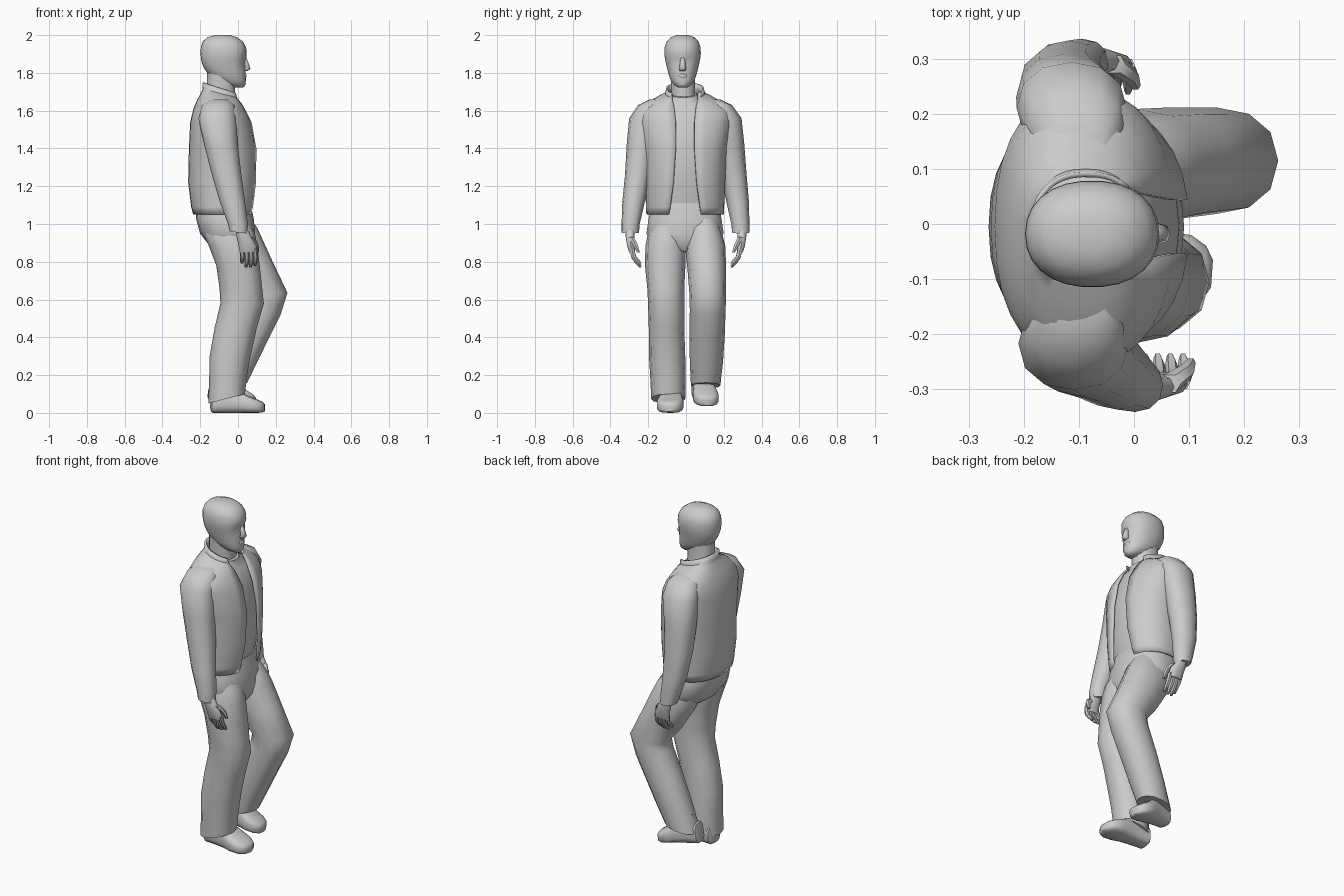
import bpy, bmesh, math
from mathutils import Matrix


def spow(v, p):
    return math.copysign(abs(v) ** (2 / p), v)


def loft(name, rings, n=12, p=2.2, gaps=None, mat=None, angle=50):
    """Skin rings (x, y, z, half depth, half width, tilt). gaps leaves the +x side open."""
    bm = bmesh.new()
    rows = []
    for k, r in enumerate(rings):
        x, y, z, a, b = r[:5]
        t = r[5] if len(r) > 5 else 0
        row = []
        for i in range(n):
            if gaps:
                g = math.asin(min(0.95, (gaps[k] / b) ** (p / 2)))
                th = g + (2 * math.pi - 2 * g) * i / (n - 1)
            else:
                th = 2 * math.pi * i / n
            d, w = a * spow(math.cos(th), p), b * spow(math.sin(th), p)
            row.append(bm.verts.new((x + d * math.cos(t), y + w, z + d * math.sin(t))))
        rows.append(row)
    for r0, r1 in zip(rows, rows[1:]):
        for i in range(n - 1 if gaps else n):
            j = (i + 1) % n
            bm.faces.new((r0[i], r0[j], r1[j], r1[i]))
    if not gaps:
        bm.faces.new(rows[0])
        bm.faces.new(rows[-1])
        bmesh.ops.recalc_face_normals(bm, faces=bm.faces)
    if mat:
        bm.transform(mat)
        if mat.determinant() < 0:
            bmesh.ops.reverse_faces(bm, faces=bm.faces)
    me = bpy.data.meshes.new(name)
    bm.to_mesh(me)
    bm.free()
    ob = bpy.data.objects.new(name, me)
    bpy.context.collection.objects.link(ob)
    bpy.ops.object.select_all(action='DESELECT')
    ob.select_set(True)
    bpy.context.view_layer.objects.active = ob
    bpy.ops.object.shade_smooth_by_angle(angle=math.radians(angle))
    return ob


# Open jacket with raised collar (rings run upward, so normals face out)
jacket = [(-.08, -.005, 1.05, .157, .205), (-.08, -.005, 1.09, .168, .207),
          (-.082, -.005, 1.22, .182, .213), (-.08, -.005, 1.40, .18, .222),
          (-.09, -.005, 1.54, .163, .25), (-.095, -.005, 1.60, .142, .245, -.05),
          (-.095, -.005, 1.645, .122, .195, -.1), (-.092, -.005, 1.675, .106, .14, -.18),
          (-.088, -.005, 1.69, .102, .105, -.25), (-.085, -.005, 1.717, .108, .10, -.3)]
ob = loft("jacket", jacket, 29, 2.3, gaps=[.085, .08, .062, .05, .05, .055, .06, .068, .07, .075])
sol = ob.modifiers.new("thickness", 'SOLIDIFY')
sol.thickness = .01
sol.offset = -1

# Shirt under the jacket
loft("shirt", [(-.08, -.005, 1.06, .13, .17), (-.08, -.005, 1.22, .162, .19),
               (-.08, -.005, 1.40, .162, .195), (-.09, -.005, 1.54, .146, .2),
               (-.09, -.005, 1.62, .115, .165), (-.085, -.01, 1.665, .085, .085, -.15),
               (-.08, -.015, 1.69, .08, .072, -.25)], 20, 2.3)

# Sleeves: right arm swings forward, left arm hangs back
sleeve_r = [(-.10, -.14, 1.66, .05, .05), (-.105, -.185, 1.63, .085, .068),
            (-.11, -.217, 1.56, .1, .084), (-.09, -.235, 1.42, .089, .079),
            (-.06, -.255, 1.26, .078, .068), (-.03, -.277, 1.12, .067, .06),
            (0, -.293, 1.0, .053, .048), (.003, -.295, .955, .047, .046, -.1)]
sleeve_l = [(-.10, .13, 1.66, .05, .05), (-.105, .175, 1.63, .085, .068),
            (-.113, .21, 1.56, .1, .084), (-.125, .23, 1.42, .089, .079),
            (-.13, .253, 1.26, .078, .068), (-.12, .273, 1.12, .067, .06),
            (-.1, .288, 1.0, .053, .048), (-.092, .29, .955, .047, .046, -.1)]
loft("right_sleeve", sleeve_r, 12)
loft("left_sleeve", sleeve_l, 12)

# Hands with curled fingers and thumb
for side, s, dx in (("right", 1, 0), ("left", -1, -.1)):
    m = Matrix.Translation((dx, 0, 0)) @ Matrix.Diagonal((1, s, 1, 1))
    parts = {"palm": [(.015, -.295, .98, .03, .026), (.033, -.296, .93, .04, .024),
                      (.05, -.292, .885, .047, .021), (.053, -.285, .85, .044, .017)],
             "thumb": [(.065, -.29, .93, .02, .018), (.093, -.27, .895, .016, .015),
                       (.103, -.252, .85, .009, .009)]}
    for i in range(4):
        x, e = .02 + .023 * i, (.02, 0, 0, .008)[i]
        parts["finger_%d" % (i + 1)] = [(x, -.287, .87, .013, .014),
                                        (x + .004, -.277, .82 + e / 2, .0125, .014),
                                        (x + .002, -.257, .79 + e, .0115, .013),
                                        (x, -.242, .77 + e, .007, .008)]
    for part, rings in parts.items():
        loft(side + "_" + part, rings, 10 if part == "palm" else 6, 2.2, mat=m)

# Trousers
loft("trouser_seat", [(-.075, -.005, 1.11, .14, .18), (-.07, -.005, 1.03, .153, .195),
                      (-.055, -.005, .95, .146, .207), (-.035, -.005, .89, .12, .17),
                      (-.025, -.005, .855, .085, .07)], 18, 2.4)
loft("right_trouser_leg", [(-.065, -.098, 1.04, .115, .075), (-.047, -.104, .95, .137, .098),
                           (-.025, -.108, .88, .128, .107),
                           (.0, -.11, .78, .115, .107), (.015, -.107, .66, .113, .098),
                           (.022, -.105, .58, .115, .096), (-.012, -.103, .45, .112, .094),
                           (-.042, -.1, .3, .108, .096), (-.052, -.096, .2, .1, .094),
                           (-.06, -.094, .075, .10, .09, .25)], 12)
loft("left_trouser_leg", [(-.06, .093, 1.04, .11, .07, .1), (-.025, .096, .95, .13, .095, .25),
                          (.005, .102, .88, .13, .107, .35),
                          (.07, .11, .76, .12, .102, .4), (.148, .115, .63, .114, .097, .05),
                          (.125, .115, .55, .105, .095, -.3), (.06, .112, .41, .10, .093, -.35),
                          (.0, .108, .27, .095, .088, -.2),
                          (-.05, .104, .145, .1, .078, .15)], 12)

# Shoes: lofted heel to toe, left one lifted
q = math.pi / 2
shoe = [(-.145, 0, .04, .028, .035, q), (-.135, 0, .055, .055, .052, q),
        (-.07, 0, .065, .065, .055, q), (0, 0, .06, .06, .062, q),
        (.05, 0, .046, .046, .072, q), (.1, 0, .036, .036, .068, q),
        (.128, 0, .031, .029, .05, q), (.142, 0, .028, .02, .025, q)]
loft("right_shoe", shoe, 14, 3.2, mat=Matrix.Translation((0, -.08, 0)) @ Matrix.Rotation(-.07, 4, 'Z'))
loft("left_shoe", shoe, 14, 3.2, mat=Matrix.Translation((-.035, .095, .05))
     @ Matrix.Rotation(.16, 4, 'Z') @ Matrix.Rotation(.15, 4, 'Y') @ Matrix.Diagonal((.88, .95, 1, 1)))
for nm, x, y, z in (("right_ankle", -.065, -.08, .04), ("left_ankle", -.06, .095, .10)):
    loft(nm, [(x, y, z, .06, .045), (x, y, z + .13, .06, .045)], 10)

# Neck
loft("neck", [(-.095, -.01, 1.62, .08, .07), (-.09, -.015, 1.70, .075, .064),
              (-.088, -.018, 1.80, .075, .066)], 14)

# Head, with eye sockets pressed in
hy = -.018
head = loft("head", [(-.0, hy, 1.722, .028, .022), (-.012, hy, 1.735, .05, .043),
                     (-.038, hy, 1.76, .08, .063), (-.058, hy, 1.79, .098, .074),
                     (-.07, hy, 1.825, .11, .083), (-.075, hy, 1.855, .117, .09),
                     (-.076, hy, 1.875, .12, .094), (-.076, hy, 1.9, .122, .097),
                     (-.077, hy, 1.935, .12, .096), (-.08, hy, 1.965, .107, .086),
                     (-.083, hy, 1.988, .08, .064), (-.083, hy, 2.0, .04, .032)], 26, 2.2, angle=80)
for v in head.data.vertices:
    if v.co.x > -.02:
        d2 = ((abs(v.co.y - hy) - .035) / .02) ** 2 + ((v.co.z - 1.865) / .018) ** 2
        v.co.x -= .012 * math.exp(-d2)

# Nose, lips and chin
loft("nose", [(.03, hy, 1.88, .015, .013), (.042, hy, 1.845, .017, .015),
              (.046, hy, 1.822, .02, .019), (.036, hy, 1.81, .016, .015)], 8, angle=80)
loft("lips", [(.028, hy, 1.797, .01, .017), (.031, hy, 1.786, .015, .025),
              (.03, hy, 1.776, .013, .022), (.028, hy, 1.766, .008, .012)], 10, angle=80)
loft("chin", [(.016, hy, 1.768, .015, .02), (.022, hy, 1.745, .02, .028),
              (.015, hy, 1.727, .02, .02)], 10, angle=80)
